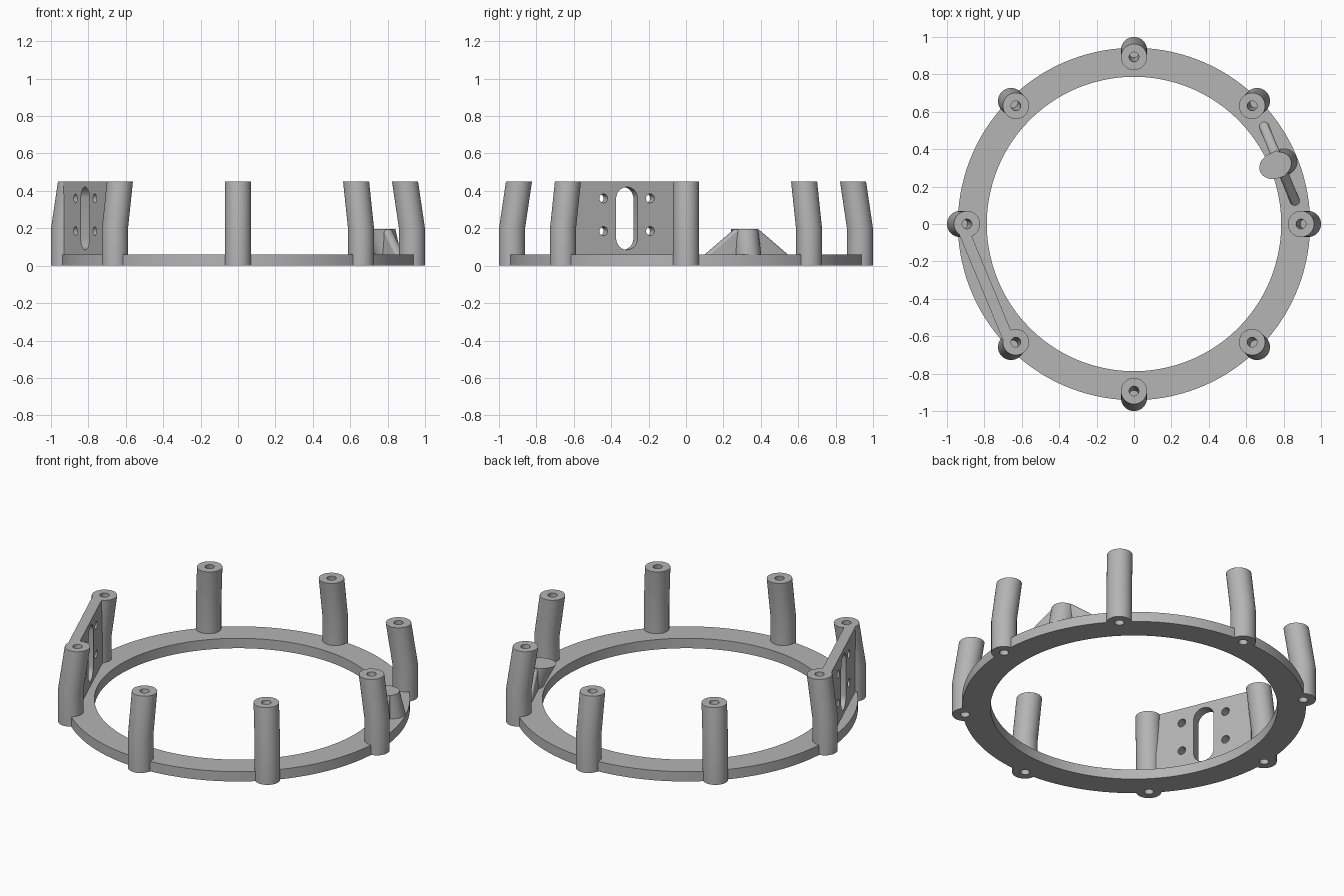
import bpy, bmesh
from math import cos, sin, pi, radians
from mathutils import Matrix, Vector

cube = bpy.data.objects.get("Cube")
if cube:
    bpy.data.objects.remove(cube)

grey = bpy.data.materials.new("plain_grey")
grey.use_nodes = True
COLOUR = (0.46, 0.46, 0.46, 1)
grey.diffuse_color = COLOUR
grey.node_tree.nodes["Principled BSDF"].inputs["Base Color"].default_value = COLOUR


def oval(x, z, rx, ry=None, half=0.0, n=32):
    """Horizontal circle, ellipse or stadium (stretched along y by half)."""
    ry = ry or rx
    loop = []
    for i in range(n):
        a = 2 * pi * (i + 0.5) / n
        shift = half if sin(a) > 0 else -half
        loop.append(Vector((x + rx * cos(a), ry * sin(a) + shift, z)))
    return loop


def upright(loop, x, y, z):
    """Turn a flat loop to face along x, with its long axis upright."""
    return [Vector((x, y + p.x, z + p.y)) for p in loop]


def loft(name, loops, angle=0, closed=False):
    """Skin a row of loops; cap the ends, or join last to first."""
    bm = bmesh.new()
    rows = [[bm.verts.new(p) for p in loop] for loop in loops]
    pairs = list(zip(rows, rows[1:]))
    if closed:
        pairs.append((rows[-1], rows[0]))
    for a, b in pairs:
        for i in range(len(a)):
            bm.faces.new((a[i - 1], a[i], b[i], b[i - 1]))
    if not closed:
        bm.faces.new(rows[0])
        bm.faces.new(rows[-1])
    bmesh.ops.recalc_face_normals(bm, faces=bm.faces)
    bm.transform(Matrix.Rotation(radians(angle), 4, "Z"))
    mesh = bpy.data.meshes.new(name)
    bm.to_mesh(mesh)
    bm.free()
    mesh.materials.append(grey)
    ob = bpy.data.objects.new(name, mesh)
    bpy.context.collection.objects.link(ob)
    return ob


def select(ob):
    bpy.ops.object.select_all(action="DESELECT")
    ob.select_set(True)
    bpy.context.view_layer.objects.active = ob


def cut(ob, cutters):
    select(ob)
    for cutter in cutters:
        cutter.hide_render = True
        mod = ob.modifiers.new("cut", "BOOLEAN")
        mod.operation = "DIFFERENCE"
        mod.solver = "EXACT"
        mod.object = cutter
        bpy.ops.object.modifier_apply(modifier=mod.name)
        bpy.data.objects.remove(cutter)


# Shared sizes
RING_H, TOP, KINK = 0.06, 0.45, 0.2
FOOT_R, HEAD_R = 0.93, 0.893
POST, BORE, DEPTH = 0.07, 0.026, 0.15


def axis(z):
    """Distance of the post axis from the centre at a height."""
    return FOOT_R + (HEAD_R - FOOT_R) * max(0, z - KINK) / (TOP - KINK)


# Base ring, with the post bores cut through it
ring = loft("base_ring", [oval(0, z, r, n=128) for r, z in
            ((0.942, 0), (0.942, RING_H), (0.787, RING_H), (0.787, 0))], closed=True)
cut(ring, [loft("bore", [oval(FOOT_R, z, BORE) for z in (-0.05, DEPTH)], a)
           for a in range(0, 360, 45)])
parts = [ring]

# Eight bent posts, with a blind bore at each end
for i in range(8):
    profile = ((DEPTH, BORE), (0, BORE), (0, POST), (KINK, POST),
               (TOP, POST), (TOP, BORE), (TOP - DEPTH, BORE))
    parts.append(loft(f"post_{i + 1}", [oval(axis(z), z, r) for z, r in profile], i * 45))

# Upright plate between two posts, with a slot and four screw holes
PLATE = 202.5
HALF = HEAD_R * sin(radians(22.5))
plate = loft("mounting_plate", [[Vector((x, y, z)) for x, y in
             ((0.826, -HALF), (0.885, -HALF), (0.885, HALF), (0.826, HALF))]
             for z in (0.03, TOP)], PLATE)
slot = oval(0, 0, 0.062, half=0.106)
hole = oval(0, 0, 0.024)
openings = [(slot, 0, 0.253)] + [(hole, y, z) for y in (-0.135, 0.135) for z in (0.185, 0.36)]
cutters = [loft("opening", [upright(s, x, y, z) for x in (0.78, 0.93)], PLATE)
           for s, y, z in openings]
cutters += [loft("bore", [oval(axis(z), z, BORE) for z in (TOP - DEPTH, TOP + 0.05)], a)
            for a in (180, 225)]
cut(plate, cutters)
parts.append(plate)

# Short leaning boss and its sloped fin
BOSS, BOSS_TOP = 22.5, 0.195
parts.append(loft("boss", [oval(0.868, RING_H - 0.02, 0.07),
                           oval(0.868, RING_H, 0.07),
                           oval(0.818, BOSS_TOP, 0.088, 0.07)], BOSS))
parts.append(loft("boss_fin", [oval(0.842, RING_H - 0.01, 0.026, half=0.215),
                               oval(0.842, RING_H, 0.026, half=0.213),
                               oval(0.842, BOSS_TOP - 0.002, 0.026, half=0.045)], BOSS))

for ob in parts:
    select(ob)
    bpy.ops.object.shade_smooth_by_angle(angle=radians(30))
